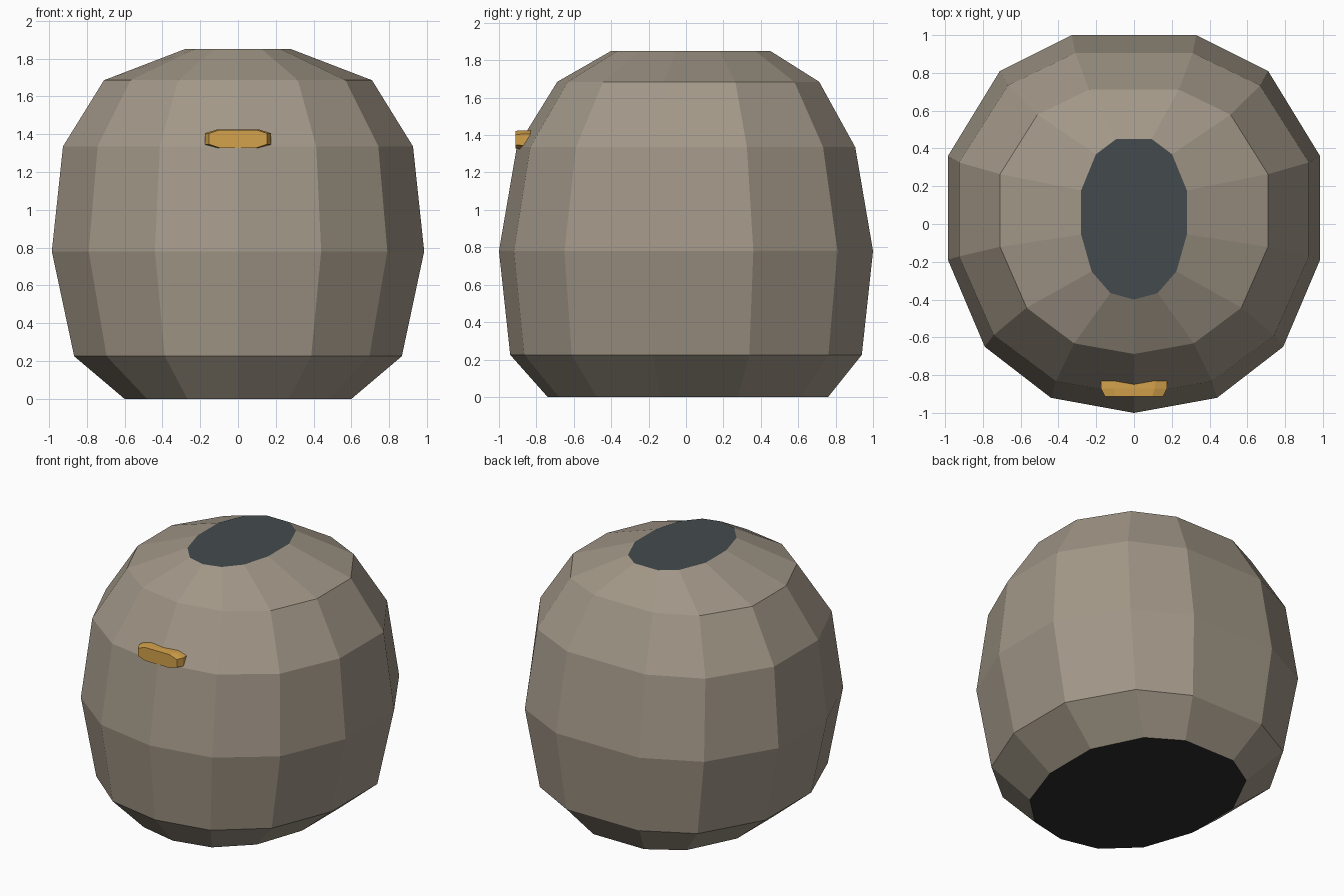
import bpy
import bmesh

cube = bpy.data.objects.get("Cube")
if cube:
    bpy.data.objects.remove(cube, do_unlink=True)


def material(name, rgb):
    mat = bpy.data.materials.new(name)
    mat.use_nodes = True
    color = (*rgb, 1)
    mat.diffuse_color = color
    mat.node_tree.nodes["Principled BSDF"].inputs["Base Color"].default_value = color
    return mat


taupe = material("taupe", (0.36, 0.31, 0.245))
slate = material("slate", (0.057, 0.068, 0.076))
charcoal = material("charcoal", (0.026, 0.027, 0.028))
amber = material("amber", (0.66, 0.36, 0.07))


def loft(name, rings, mats):
    """Skin closed rings of points and cap both ends; mats = side, first cap, last cap."""
    bm = bmesh.new()
    loops = [[bm.verts.new(p) for p in ring] for ring in rings]
    n = len(loops[0])
    for a, b in zip(loops, loops[1:]):
        for i in range(n):
            j = (i + 1) % n
            bm.faces.new((a[i], a[j], b[j], b[i]))
    first = bm.faces.new(loops[0][::-1])
    last = bm.faces.new(loops[-1])
    first.material_index, last.material_index = 1, 2
    bmesh.ops.recalc_face_normals(bm, faces=bm.faces)
    mesh = bpy.data.meshes.new(name)
    bm.to_mesh(mesh)
    bm.free()
    for mat in mats:
        mesh.materials.append(mat)
    obj = bpy.data.objects.new(name, mesh)
    bpy.context.collection.objects.link(obj)
    return obj


# Thirteen-sided plan outline, mirrored about x = 0
half = [(0.44, -0.92), (0.79, -0.65), (0.985, -0.19),
        (0.985, 0.36), (0.71, 0.81), (0.33, 1.0)]
outline = [(0, -1.0)] + half + [(-x, y) for x, y in reversed(half)]

# Barrel-shaped body: height, x scale, y scale, y shift of each ring
levels = [(0, 0.61, 0.75, 0.01), (0.225, 0.88, 0.94, 0), (0.78, 1, 1, 0),
          (1.335, 0.94, 0.905, 0), (1.685, 0.72, 0.70, 0.012),
          (1.85, 0.284, 0.425, 0.025)]
loft("body",
     [[(x * sx, y * sy + dy, z) for x, y in outline] for z, sx, sy, dy in levels],
     (taupe, charcoal, slate))

# Eight-sided front plate, slightly tapered outward
octagon = [(0.175, -0.03), (0.175, 0.03), (0.11, 0.05), (-0.11, 0.05),
           (-0.175, 0.03), (-0.175, -0.03), (-0.11, -0.05), (0.11, -0.05)]
loft("front_plate",
     [[(x * sx, y, 1.375 + z * sz) for x, z in octagon]
      for y, sx, sz in ((-0.8, 1, 1), (-0.87, 1, 1), (-0.912, 0.88, 0.95))],
     (amber, amber, amber))
